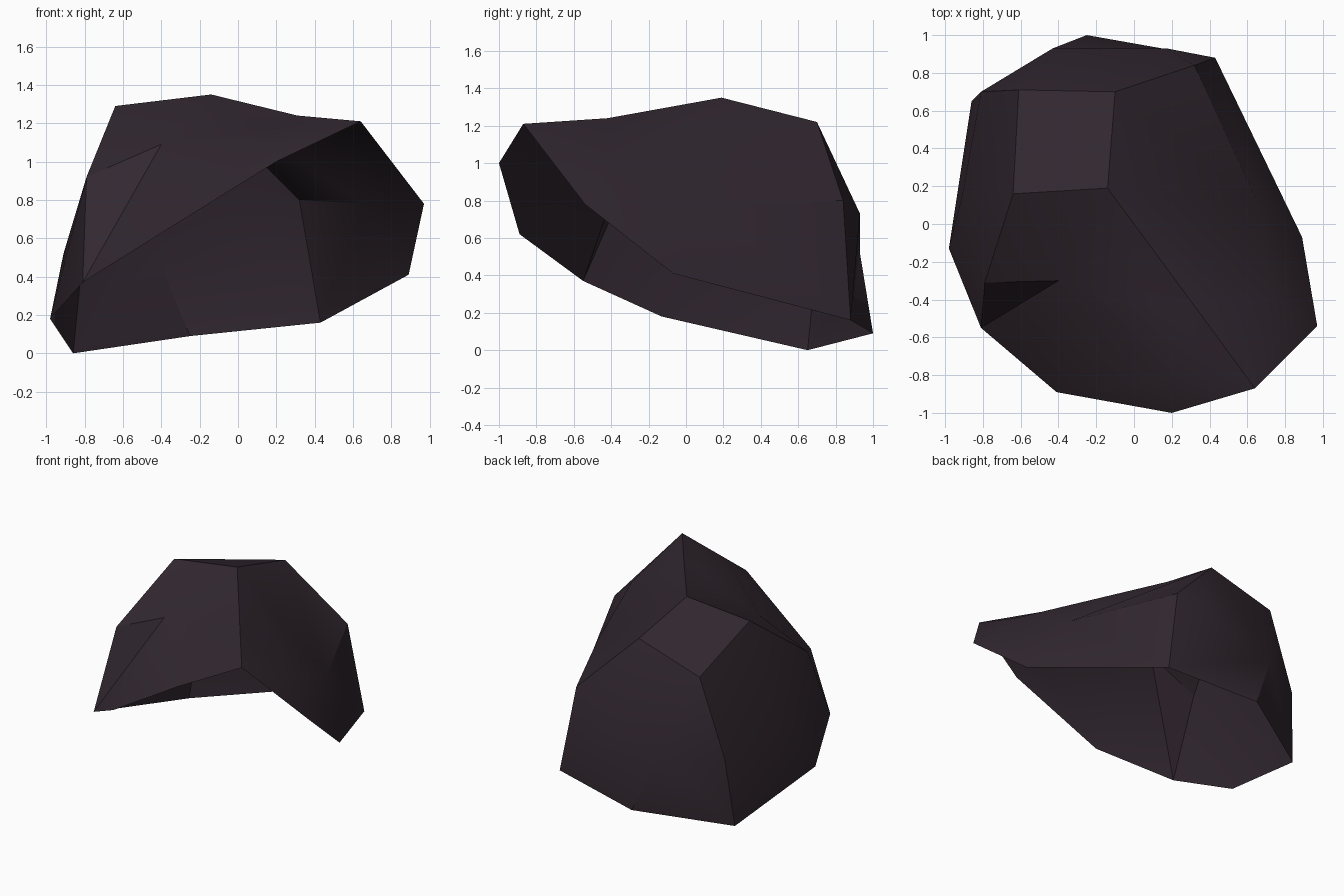
import bpy, bmesh, math

if "Cube" in bpy.data.objects:
    bpy.data.objects.remove(bpy.data.objects["Cube"])

# open tilted rim of the rock shell, in order round the edge
rim = {
    "A": (-.86, .65, 0), "B": (-.98, -.13, .18), "J": (-.81, -.55, .37), "I": (-.41, -.89, .62),
    "H": (.20, -1.0, 1.0), "G": (.64, -.87, 1.21), "F": (.97, -.54, .78), "E": (.89, -.07, .41),
    "D": (.43, .88, .16), "C": (-.25, 1.0, .09),
}
# middle ring of the walls
wall = {
    "V": (-.81, .70, .51), "Y": (-.91, .15, .52), "Z": (-.79, -.31, .92), "e": (.22, -.83, 1.10),
    "Q": (.73, -.40, 1.0), "P": (.66, .10, .78), "R": (.32, .84, .80), "W": (.17, .93, .73),
    "U": (-.43, .93, .52),
}
# crown and the dent behind the front brow
crown = {
    "L": (-.40, -.30, 1.09), "M": (-.14, .19, 1.35), "N": (-.64, .16, 1.29), "S": (-.10, .70, 1.22),
    "T": (-.61, .71, 1.07), "a": (.31, -.42, 1.24), "k": (.10, -.44, 1.17),
}
faces = ("ACUV CDRWU AVYB BYZJ "        # back and left skirt
         "JZL JLI ILeH HeG Lke keG kaG "  # front brow
         "LMk Mak ZNL NML "               # dent
         "YVTN YNZ VUT UWST WRS "         # upper back and left
         "NMST SRPM MPQa aQG "            # top and right roof
         "QFG QPEF PRDE").split()         # right skirt

bm = bmesh.new()
v = {n: bm.verts.new(p) for part in (rim, wall, crown) for n, p in part.items()}
for f in faces:
    bm.faces.new([v[n] for n in f])
bmesh.ops.recalc_face_normals(bm, faces=bm.faces[:])
bm.faces.ensure_lookup_table()
bm.normal_update()
if sum(f.normal.z * f.calc_area() for f in bm.faces) < 0:
    bmesh.ops.reverse_faces(bm, faces=bm.faces[:])

mesh = bpy.data.meshes.new("rock_shell")
bm.to_mesh(mesh)
bm.free()
rock = bpy.data.objects.new("rock_shell", mesh)
bpy.context.collection.objects.link(rock)

# single dark purple stone colour
stone = bpy.data.materials.new("dark_purple_stone")
stone.diffuse_color = (.032, .021, .030, 1)
stone.use_nodes = True
stone.node_tree.nodes["Principled BSDF"].inputs["Base Color"].default_value = stone.diffuse_color
mesh.materials.append(stone)

bpy.context.view_layer.objects.active = rock
rock.select_set(True)
bpy.ops.object.shade_smooth_by_angle(angle=math.radians(30))
